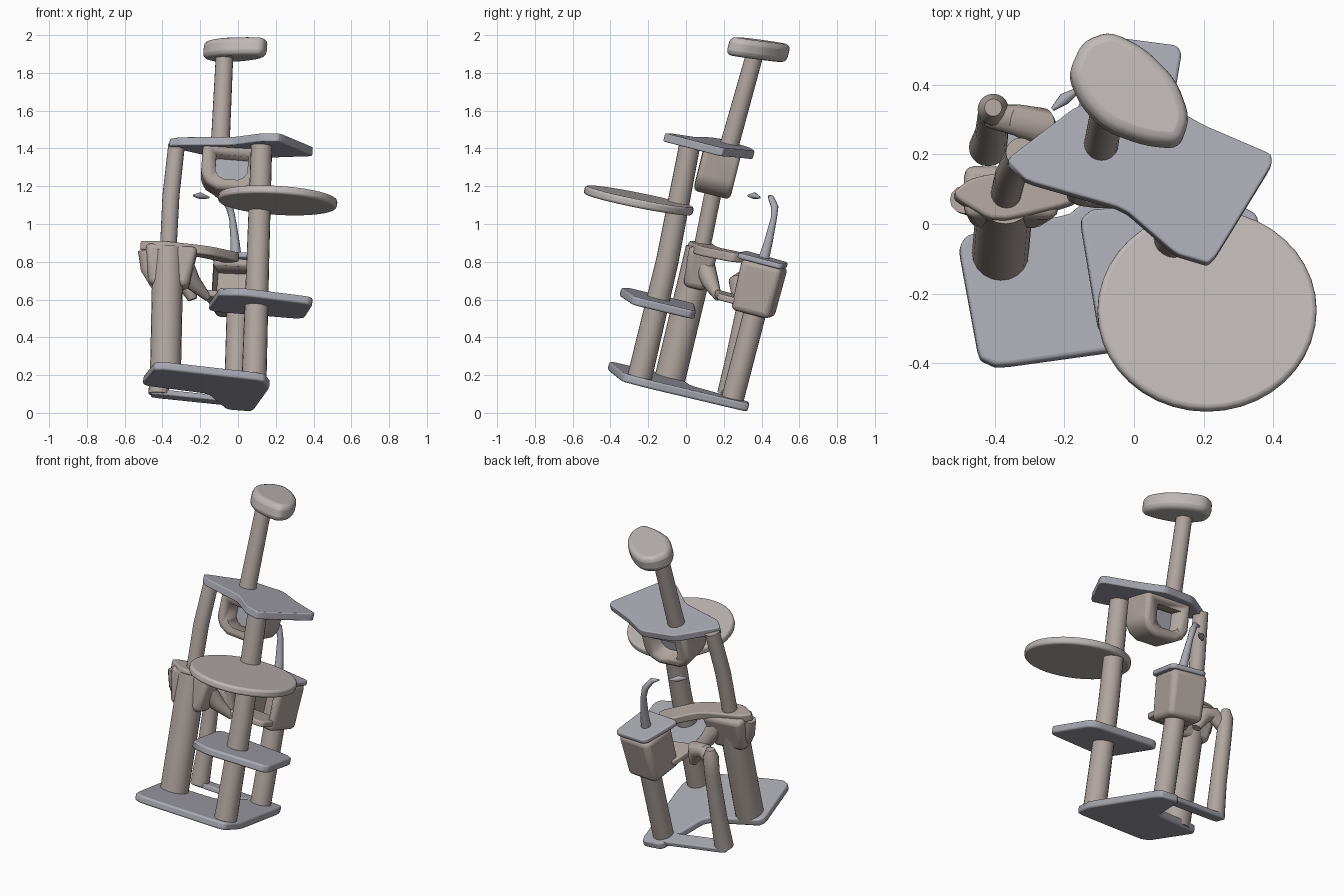
import bpy, bmesh, math
from mathutils import Vector, Matrix

if "Cube" in bpy.data.objects:
    bpy.data.objects.remove(bpy.data.objects["Cube"])

UP = Vector((0.08, 0.25, 1)).normalized()      # the whole tree leans back
TILT = Vector((0, 0, 1)).rotation_difference(UP).to_matrix().to_4x4()


def material(name, col):
    m = bpy.data.materials.new(name)
    m.diffuse_color = (*col, 1)
    m.use_nodes = True
    m.node_tree.nodes["Principled BSDF"].inputs["Base Color"].default_value = m.diffuse_color
    return m


BEIGE = material("beige_carpet", (0.44, 0.38, 0.35))
BLUE = material("blue_grey_plush", (0.40, 0.40, 0.45))
PALE = material("pale_plush", (0.52, 0.48, 0.47))


def finish(name, bm, mat, bevel=0.0):
    bmesh.ops.recalc_face_normals(bm, faces=bm.faces)
    me = bpy.data.meshes.new(name)
    bm.to_mesh(me)
    bm.free()
    ob = bpy.data.objects.new(name, me)
    bpy.context.collection.objects.link(ob)
    me.materials.append(mat)
    if bevel:
        b = ob.modifiers.new("round", 'BEVEL')
        b.width, b.segments, b.limit_method = bevel, 3, 'ANGLE'
    bpy.ops.object.select_all(action='DESELECT')
    ob.select_set(True)
    bpy.context.view_layer.objects.active = ob
    bpy.ops.object.shade_smooth_by_angle(angle=math.radians(45))
    return ob


def rod(name, pts, mat, n=20):
    """Tube through (x, y, z, radius) stations."""
    bm = bmesh.new()
    P = [Vector(p[:3]) for p in pts]
    rings = []
    for i, p in enumerate(P):
        d = (P[min(i + 1, len(P) - 1)] - P[max(i - 1, 0)]).normalized()
        side = d.cross(Vector((0, 1, 0))).normalized()
        other = d.cross(side)
        r = pts[i][3]
        rings.append([bm.verts.new(p + side * r * math.cos(a) + other * r * math.sin(a))
                      for a in (2 * math.pi * k / n for k in range(n))])
    for a, b in zip(rings, rings[1:]):
        for k in range(n):
            bm.faces.new((a[k], a[(k + 1) % n], b[(k + 1) % n], b[k]))
    bm.faces.new(rings[0])
    bm.faces.new(rings[-1])
    return finish(name, bm, mat)


def plate(name, outline, centre, thick, mat, cuts=2, slope=(-0.08, -0.25), keep=0.08):
    """Slab with rounded outline (x, y) on a sloping plane through centre."""
    for _ in range(cuts):
        new = []
        for a, b in zip(outline, outline[1:] + outline[:1]):
            a, b = Vector(a), Vector(b)
            new += [a.lerp(b, keep), a.lerp(b, 1 - keep)]
        outline = new
    cx, cy, cz = centre
    bm = bmesh.new()
    vs = [bm.verts.new((x, y, cz + slope[0] * (x - cx) + slope[1] * (y - cy))) for x, y in outline]
    f = bm.faces.new(vs)
    ext = bmesh.ops.extrude_face_region(bm, geom=[f])
    top = [g for g in ext["geom"] if isinstance(g, bmesh.types.BMVert)]
    bmesh.ops.translate(bm, verts=top, vec=UP * thick / 2)
    bmesh.ops.translate(bm, verts=vs, vec=-UP * thick / 2)
    return finish(name, bm, mat, thick * 0.3)


def oval(cx, cy, rx, ry, n=40):
    return [(cx + rx * math.cos(2 * math.pi * k / n), cy + ry * math.sin(2 * math.pi * k / n))
            for k in range(n)]


def box(name, centre, size, mat, bevel=0.02, taper=1.0, turn=0.0):
    bm = bmesh.new()
    bmesh.ops.create_cube(bm, size=1)
    for v in bm.verts:
        k = taper if v.co.z < 0 else 1
        v.co = Vector((v.co.x * size[0] * k, v.co.y * size[1] * k, v.co.z * size[2]))
    bm.transform(Matrix.Translation(centre) @ TILT @ Matrix.Rotation(turn, 4, 'Z'))
    return finish(name, bm, mat, bevel)


def carve(ob, cutter):
    m = ob.modifiers.new("hollow", 'BOOLEAN')
    m.operation, m.object, m.solver = 'DIFFERENCE', cutter, 'EXACT'
    cutter.hide_render = True
    cutter.hide_set(True)


# Base
plate("base", [(-0.44, -0.42), (0.14, -0.34), (0.17, -0.2), (0.08, 0.33), (-0.06, 0.33),
               (-0.16, 0.03), (-0.51, -0.04)], (-0.15, -0.05, 0.14), 0.045, BLUE)
plate("base_back_strip", [(-0.46, 0.18), (-0.04, 0.22), (-0.04, 0.31), (-0.46, 0.27)],
      (-0.25, 0.22, 0.09), 0.03, BLUE)

# Posts
rod("left_post_lower", [(-0.385, -0.09, 0.16, 0.082), (-0.37, 0.08, 0.87, 0.082)], BEIGE)
rod("left_post_upper", [(-0.37, 0.08, 0.85, 0.044), (-0.355, 0.14, 1.15, 0.045),
                        (-0.325, 0.205, 1.42, 0.044)], BEIGE)
rod("right_post", [(0.085, -0.25, 0.17, 0.066), (0.105, -0.1, 0.8, 0.06),
                   (0.125, 0.02, 1.42, 0.056)], BEIGE)
rod("back_post", [(-0.015, 0.24, 0.05, 0.06), (0.0, 0.37, 0.55, 0.06)], BEIGE)
rod("thin_post", [(-0.42, 0.22, 0.1, 0.055), (-0.41, 0.26, 0.3, 0.048), (-0.405, 0.32, 0.6, 0.044),
                  (-0.405, 0.33, 0.7, 0.045), (-0.405, 0.335, 0.75, 0.025)], BEIGE)
rod("thin_post_arch", [(-0.41, 0.31, 0.64, 0.035), (-0.34, 0.3, 0.71, 0.045),
                       (-0.27, 0.28, 0.69, 0.055), (-0.24, 0.27, 0.6, 0.025)], BEIGE)
rod("top_post", [(-0.095, 0.225, 1.4, 0.05), (-0.07, 0.37, 1.92, 0.046)], BEIGE)

# Left cubby around the wide post, with its torn flaps
box("left_cubby", (-0.36, 0.07, 0.77), (0.28, 0.16, 0.22), BEIGE, 0.03, 0.75)
rod("left_cubby_flap", [(-0.3, 0.09, 0.8, 0.06), (-0.24, 0.13, 0.69, 0.045),
                        (-0.16, 0.17, 0.61, 0.02)], BEIGE, 12)
rod("left_cubby_corner", [(-0.49, 0.07, 0.86, 0.04), (-0.48, 0.06, 0.76, 0.035),
                          (-0.44, 0.04, 0.66, 0.015)], BEIGE, 12)

# Bridge from left post to back cubby
plate("bridge", [(-0.53, 0.08), (-0.4, 0.0), (-0.15, 0.06), (0.02, 0.24), (-0.06, 0.34),
                 (-0.22, 0.17), (-0.47, 0.13)], (-0.25, 0.12, 0.86), 0.05, BEIGE,
      slope=(-0.08, -0.13), keep=0.15)

# Back cubby, hollow toward the front
cubby = box("back_cubby", (-0.015, 0.385, 0.66), (0.23, 0.225, 0.28), BEIGE, 0.03, 0.95, -0.15)
carve(cubby, box("back_cubby_cutter", (-0.04, 0.32, 0.67), (0.18, 0.24, 0.2), BEIGE, 0, 1, -0.15))
plate("back_cubby_lid", [(-0.17, 0.31), (0.1, 0.27), (0.14, 0.51), (-0.09, 0.54)],
      (0, 0.4, 0.81), 0.03, BLUE)
plate("back_cubby_lip", [(-0.2, 0.15), (0.05, 0.17), (0.08, 0.34), (-0.15, 0.34)],
      (-0.04, 0.22, 0.61), 0.035, BEIGE)

# Hanging tail toy
rod("tail_toy", [(-0.01, 0.41, 0.81, 0.03), (-0.015, 0.435, 0.9, 0.024), (-0.03, 0.465, 1.03, 0.017),
                 (-0.045, 0.47, 1.09, 0.02), (-0.08, 0.45, 1.14, 0.016), (-0.12, 0.44, 1.15, 0.005)],
    BLUE, 10)
rod("tail_toy_tip", [(-0.235, 0.33, 1.15, 0.006), (-0.2, 0.36, 1.15, 0.018),
                     (-0.155, 0.39, 1.14, 0.006)], BLUE, 10)

# Platforms
plate("middle_shelf", [(-0.1, -0.32), (0.03, -0.35), (0.4, -0.28), (0.35, 0.05), (-0.16, 0.04)],
      (0.1, -0.15, 0.585), 0.045, BLUE)
plate("round_shelf", oval(0.21, -0.25, 0.315, 0.288), (0.21, -0.25, 1.125), 0.045, PALE, 0,
      (-0.06, -0.2))
plate("upper_shelf", [(-0.37, 0.18), (-0.16, 0.34), (0.06, 0.36), (0.2, 0.28), (0.41, 0.19),
                      (0.22, -0.12), (0.12, -0.09), (-0.03, 0.04), (-0.31, 0.12)],
      (0.05, 0.13, 1.415), 0.045, BLUE, slope=(-0.06, -0.22))


# Upper basket: U-shaped profile with an opening through it
def u_block(name, w, top, bottom, depth, mat, bevel):
    bm = bmesh.new()
    side = [(w, top), (w, bottom * 0.35), (w * 0.8, bottom * 0.75), (w * 0.45, bottom)]
    prof = side + [(-x, z) for x, z in reversed(side)]
    f = bm.faces.new([bm.verts.new((x, -depth / 2, z)) for x, z in prof])
    ext = bmesh.ops.extrude_face_region(bm, geom=[f])
    bmesh.ops.translate(bm, vec=(0, depth, 0),
                        verts=[g for g in ext["geom"] if isinstance(g, bmesh.types.BMVert)])
    bm.transform(Matrix.Translation((-0.035, 0.165, 1.275)) @ TILT)
    return finish(name, bm, mat, bevel)


basket = u_block("upper_basket", 0.16, 0.13, -0.12, 0.2, BEIGE, 0.025)
carve(basket, u_block("upper_basket_cutter", 0.085, 0.065, -0.065, 0.5, BEIGE, 0))
box("upper_basket_partition", (-0.035, 0.17, 1.275), (0.24, 0.02, 0.18), BLUE, 0)

# Top perch, a slanted bean outline
plate("top_perch", [(-0.19, 0.43), (-0.15, 0.52), (-0.07, 0.55), (0.03, 0.5), (0.12, 0.41),
                    (0.16, 0.3), (0.13, 0.22), (0.03, 0.23), (-0.08, 0.27), (-0.15, 0.34)],
      (-0.02, 0.375, 1.925), 0.1, PALE, 2, (-0.03, -0.15), 0.2)
